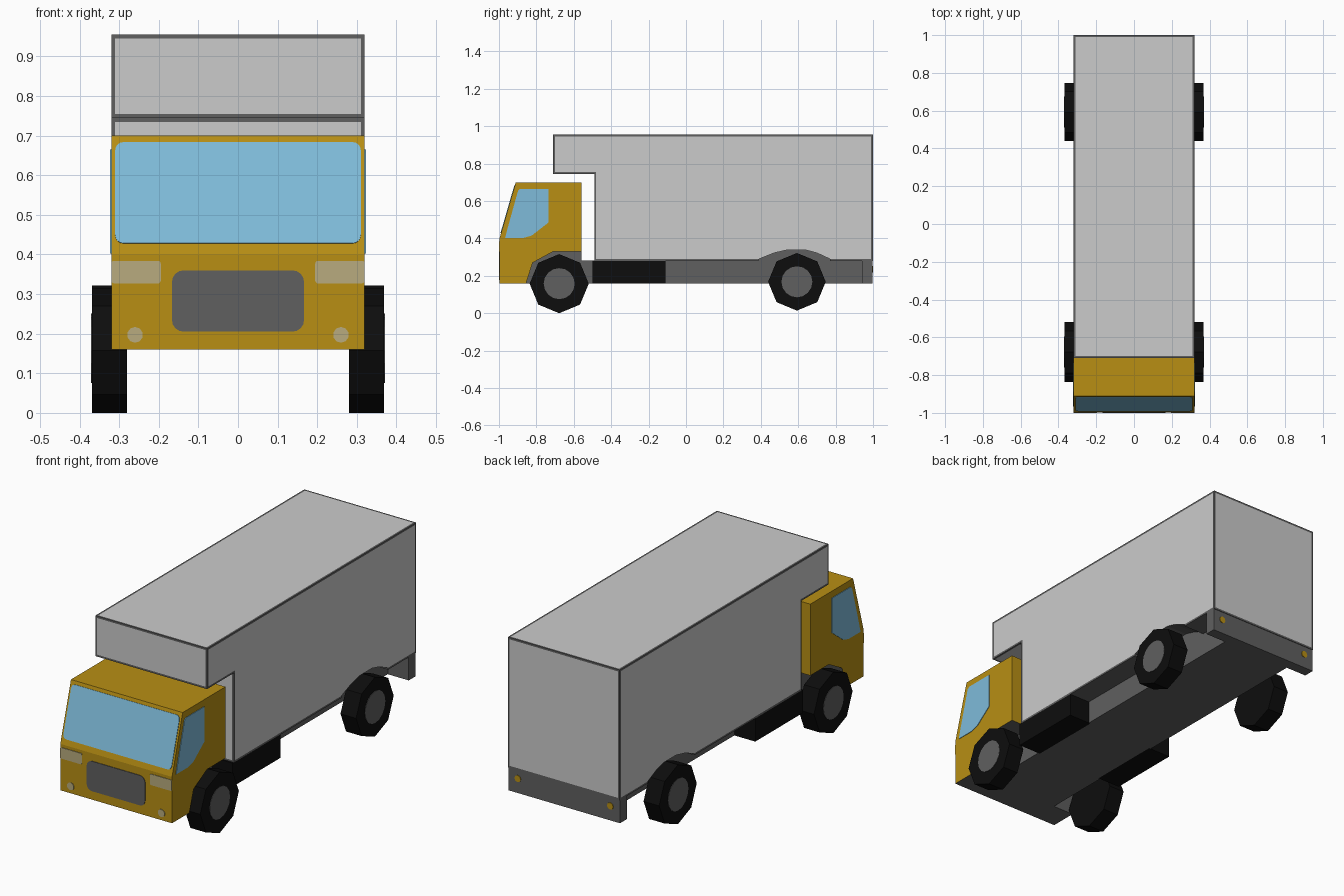
import bpy, bmesh, math
from mathutils import Vector

cube = bpy.data.objects.get("Cube")
if cube:
    bpy.data.objects.remove(cube, do_unlink=True)


def material(name, rgb):
    m = bpy.data.materials.new(name)
    m.use_nodes = True
    m.diffuse_color = (*rgb, 1)
    bsdf = next(n for n in m.node_tree.nodes if n.type == 'BSDF_PRINCIPLED')
    bsdf.inputs["Base Color"].default_value = (*rgb, 1)
    bsdf.inputs["Roughness"].default_value = 0.8
    return m


YELLOW = material("cab_yellow", (0.48, 0.275, 0.007))
PANEL = material("panel_light_grey", (0.6, 0.6, 0.6))
GREY = material("chassis_grey", (0.115, 0.115, 0.115))
BLACK = material("rubber_black", (0.004, 0.004, 0.004))
GLASS = material("glass_blue", (0.21, 0.5, 0.7))
LAMP = material("lamp_cream", (0.48, 0.41, 0.21))

HALF = 0.32     # half width of the body
INNER = 0.2     # half width of the chassis
SKIN = 0.003    # thickness of painted plates
NOSE = -1 + SKIN


def prism(name, points, vec, *mats, edit=None):
    """Extrude a flat outline along a vector."""
    bm = bmesh.new()
    face = bm.faces.new([bm.verts.new(p) for p in points])
    new = bmesh.ops.extrude_face_region(bm, geom=[face], use_keep_orig=True)["geom"]
    bmesh.ops.translate(bm, vec=vec, verts=[v for v in new if isinstance(v, bmesh.types.BMVert)])
    bmesh.ops.recalc_face_normals(bm, faces=bm.faces)
    if edit:
        edit(bm)
    mesh = bpy.data.meshes.new(name)
    bm.to_mesh(mesh)
    bm.free()
    for m in mats:
        mesh.materials.append(m)
    ob = bpy.data.objects.new(name, mesh)
    bpy.context.collection.objects.link(ob)
    return ob


def side_prism(name, profile, x0, x1, *mats, edit=None):
    """Extrude a (y, z) profile from x0 to x1."""
    return prism(name, [(x0, y, z) for y, z in profile], (x1 - x0, 0, 0), *mats, edit=edit)


def block(name, x0, x1, y0, y1, z0, z1, mat):
    return side_prism(name, [(y0, z0), (y1, z0), (y1, z1), (y0, z1)], x0, x1, mat)


def circle(cx, cy, r, n):
    return [(cx + r * math.sin(math.tau * i / n), cy + r * math.cos(math.tau * i / n))
            for i in range(n)]


def rounded(x0, x1, z0, z1, r, steps=4):
    """Rectangle outline with rounded corners."""
    pts = []
    corners = [(x1 - r, z1 - r), (x0 + r, z1 - r), (x0 + r, z0 + r), (x1 - r, z0 + r)]
    for q, (cx, cz) in enumerate(corners):
        for i in range(steps + 1):
            a = math.pi / 2 * (q + i / steps)
            pts.append((cx + r * math.cos(a), cz + r * math.sin(a)))
    return pts


def cut_arches(ob, profile):
    """Cut a grey wheel well into both sides."""
    def grey(bm):
        for f in bm.faces:
            f.material_index = 1
    for s in (1, -1):
        cutter = side_prism("arch_cutter", profile, s * INNER, s * 0.4,
                            *ob.data.materials, edit=grey)
        cutter.hide_render = True
        mod = ob.modifiers.new("wheel_arch", 'BOOLEAN')
        mod.operation, mod.solver, mod.object = 'DIFFERENCE', 'EXACT', cutter
        bpy.context.view_layer.objects.active = ob
        bpy.ops.object.modifier_apply(modifier=mod.name)
        bpy.data.objects.remove(cutter, do_unlink=True)


# Cab with grey underside
def grey_bottom(bm):
    for f in bm.faces:
        if f.normal.z < -0.5:
            f.material_index = 1


cab = side_prism("cab", [(NOSE, 0.16), (NOSE, 0.4), (-0.91, 0.7), (-0.56, 0.7), (-0.56, 0.16)],
                 -HALF, HALF, YELLOW, GREY, edit=grey_bottom)
cut_arches(cab, [(-0.87, 0.1), (-0.855, 0.16), (-0.82, 0.27), (-0.71, 0.33),
                 (-0.5, 0.33), (-0.5, 0.1)])


# Cargo box with light panels in thin grey frames
def frame_panels(bm):
    bottom = [f for f in bm.faces if f.normal.z < -0.5 and f.calc_center_median().z < 0.5]
    rim = bmesh.ops.inset_individual(bm, faces=list(bm.faces), thickness=0.01,
                                     use_even_offset=True)["faces"]
    for f in rim + bottom:
        f.material_index = 1


box = side_prism("cargo_box", [(-0.71, 0.745), (-0.71, 0.955), (1, 0.955), (1, 0.28),
                               (-0.49, 0.28), (-0.49, 0.745)],
                 -HALF, HALF, PANEL, GREY, edit=frame_panels)
cut_arches(box, [(0.38, 0.2), (0.39, 0.29), (0.47, 0.322), (0.54, 0.338), (0.64, 0.338),
                 (0.7, 0.322), (0.77, 0.29), (0.78, 0.2)])

# Chassis, bumper and side tanks
block("chassis", -INNER, INNER, -0.57, 0.95, 0.16, 0.281, GREY)
block("rear_bumper", -HALF, HALF, 0.94, 1 - SKIN, 0.16, 0.281, GREY)
for s, side in ((1, "left"), (-1, "right")):
    block(f"{side}_side_tank", s * 0.19, s * HALF, -0.5, -0.11, 0.16, 0.281, BLACK)

# Windscreen on the sloped front
slope = Vector((0, -0.91 - NOSE, 0.3))
outward = Vector((0, -slope.z, slope.y)).normalized() * SKIN
screen = [Vector((x, NOSE, 0.4)) + slope * ((z - 0.4) / 0.3)
          for x, z in rounded(-0.31, 0.31, 0.428, 0.683, 0.02)]
prism("windscreen", screen, outward, GLASS)


# Plates on the front and rear faces
def end_plate(name, outline, y, mat):
    vec = (0, math.copysign(SKIN, y), 0)
    prism(name, [(x, y, z) for x, z in outline], vec, mat)


end_plate("grille", rounded(-0.167, 0.167, 0.205, 0.36, 0.03), NOSE, GREY)
for s, side in ((1, "left"), (-1, "right")):
    lamp = rounded(0.195, HALF, 0.327, 0.384, 0.007)
    end_plate(f"{side}_headlight", [(s * x, z) for x, z in lamp], NOSE, LAMP)
    end_plate(f"{side}_fog_light", circle(s * 0.26, 0.197, 0.02, 10), NOSE, LAMP)
    end_plate(f"{side}_tail_light", circle(s * 0.265, 0.235, 0.018, 8), 1 - SKIN, YELLOW)

    # Side windows
    side_prism(f"{side}_window", [(-0.967, 0.402), (-0.955, 0.45), (-0.898, 0.655),
                                  (-0.887, 0.665), (-0.735, 0.665), (-0.735, 0.485),
                                  (-0.825, 0.415), (-0.87, 0.402)],
               s * HALF, s * (HALF + SKIN), GLASS)

    # Eight-sided wheels with flush hubs
    for end, y, z, r in (("front", -0.678, 0.158, 0.158), ("rear", 0.593, 0.168, 0.154)):
        side_prism(f"{end}_{side}_tyre", circle(y, z, r, 8), s * 0.28, s * 0.369, BLACK)
        side_prism(f"{end}_{side}_hub", circle(y, z, 0.083, 16), s * 0.36, s * 0.371, GREY)
